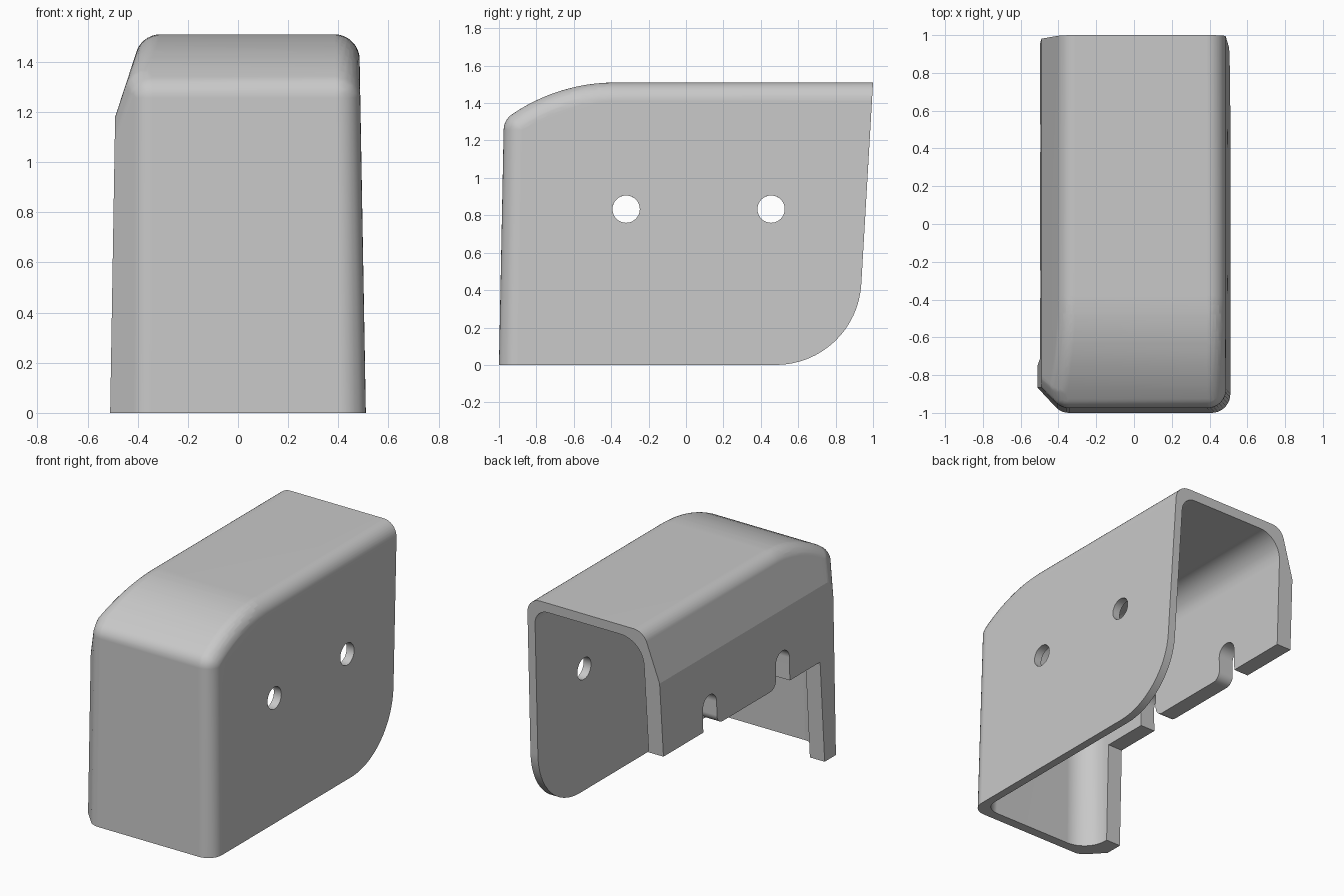
import bpy, bmesh, math

old = bpy.data.objects.get("Cube")
if old:
    bpy.data.objects.remove(old)

grey = bpy.data.materials.new("plain_grey")
grey.use_nodes = True
grey.diffuse_color = (0.58, 0.58, 0.58, 1)
grey.node_tree.nodes["Principled BSDF"].inputs["Base Color"].default_value = (0.58, 0.58, 0.58, 1)

HOLE_Y, HOLE_Z, HOLE_R = (-0.32, 0.455), 0.833, 0.073
RIM = 0.68
LEFT, RIGHT = -1, 1


def make_object(name, bm):
    bmesh.ops.recalc_face_normals(bm, faces=bm.faces)
    mesh = bpy.data.meshes.new(name)
    bm.to_mesh(mesh)
    bm.free()
    mesh.materials.append(grey)
    obj = bpy.data.objects.new(name, mesh)
    bpy.context.collection.objects.link(obj)
    return obj


def arc(cy, cz, r, a0, a1, n=16):
    """Points of a circular arc, angles in degrees."""
    angles = [math.radians(a0 + (a1 - a0) * i / n) for i in range(n + 1)]
    return [(cy + r * math.cos(a), cz + r * math.sin(a)) for a in angles]


def prism(name, profile, x0, x1, lean=0.0):
    """Extrude a side profile along x; the x0 side leans with height."""
    bm = bmesh.new()
    ends = [[bm.verts.new((x0 + lean * z, y, z)) for y, z in profile],
            [bm.verts.new((x1, y, z)) for y, z in profile]]
    bm.faces.new(ends[0])
    bm.faces.new(ends[1])
    for i in range(len(profile)):
        j = (i + 1) % len(profile)
        bm.faces.new((ends[0][i], ends[0][j], ends[1][j], ends[1][i]))
    return make_object(name, bm)


def spine(inset, back):
    """Side outline of the shell moved inward: front, sloping nose, roof, back."""
    radius = 0.975 - inset
    front = -0.975 + inset
    start = math.degrees(math.acos((front + 0.38) / radius))
    return ([(front - 0.035, -0.5)] + arc(-0.38, 0.535, radius, start, 90, 12)
            + [(back, 1.51 - inset), (back, -0.5)])


def rounded_hull(name, balls, steps=9):
    """Convex hull around the outward, front, upper octants of balls."""
    bm = bmesh.new()
    for (cx, cy, cz), r, side in balls:
        for i in range(steps):
            ring, rise = arc(0, 0, r, 0, 90, steps)[i]
            for across, ahead in arc(0, 0, ring, 0, 90, steps):
                bm.verts.new((cx + side * across, cy - ahead, cz + rise))
        bm.verts.new((cx, cy, cz + r))
    bmesh.ops.convex_hull(bm, input=bm.verts)
    bmesh.ops.delete(bm, geom=[v for v in bm.verts if not v.link_faces], context='VERTS')
    bmesh.ops.dissolve_limit(bm, angle_limit=0.002, verts=bm.verts, edges=bm.edges)
    bmesh.ops.triangulate(bm, faces=bm.faces)
    return make_object(name, bm)


def boolean(target, cutter, operation):
    mod = target.modifiers.new("cut", 'BOOLEAN')
    mod.operation, mod.solver, mod.object = operation, 'EXACT', cutter
    bpy.context.view_layer.objects.active = target
    bpy.ops.object.modifier_apply(modifier=mod.name)
    bpy.data.objects.remove(cutter)


# Outer shell: the left balls stay inside the roof chamfer and the front
# corner chamfer, which run out past the left wall and are trimmed later
outer_r = 0.1
far_x = -0.5


def roof_chamfer(z):
    return -0.31 - 0.327 * (1.41 - z)


def corner_chamfer(y, z):
    return -0.343 - 0.93 * (y + 0.9 - 0.02 * z)


balls = []
for y, z in spine(outer_r, 1.4):
    left = max(far_x, roof_chamfer(z), corner_chamfer(y, z))
    balls += [((0.41 - 0.0176 * z, y, z), outer_r, RIGHT), ((left, y, z), outer_r, LEFT)]
far_z = 1.41 + (far_x + 0.31) / 0.327
for z in (far_z, -0.5):
    far_y = -0.9 + 0.02 * z - (far_x + 0.343) / 0.93
    balls += [((far_x, y, z), outer_r, LEFT) for y in (far_y, 1.4)]
shell = rounded_hull("cover_shell", balls)

# Trim to the side outline and the leaning left wall
outline = ([(-1.2, 0), (0.48, 0)] + arc(0.48, 0.458, 0.458, -90, -3)
           + [(1.0, 1.51), (1.0, 1.8), (-1.2, 1.8)])
boolean(shell, prism("side_outline", outline, -0.51, 1, 0.0168), 'INTERSECT')

# Cavity: tighter corners on the right, wide ones on the left
wall, right_r, left_r = 0.065, 0.1, 0.17
balls = [((0.455 - right_r - 0.0176 * z, y, z), right_r, RIGHT)
         for y, z in spine(wall + right_r, 1.6)]
balls += [((-0.40 + left_r + 0.0168 * z, y, z), left_r, LEFT)
          for y, z in spine(wall + left_r, 1.6)]
boolean(shell, rounded_hull("cavity", balls), 'DIFFERENCE')

# Left wall: raised rim with two slots and rounded corners between them
ya, yb = HOLE_Y
fr = 0.06
rim = ([(-0.795, -1), (-0.715, RIM), (ya - HOLE_R, RIM)]
       + arc(ya, HOLE_Z, HOLE_R, 180, 0)
       + arc(ya + HOLE_R + fr, RIM + fr, fr, 180, 270, 8)
       + arc(yb - HOLE_R - fr, RIM + fr, fr, 270, 360, 8)
       + arc(yb, HOLE_Z, HOLE_R, 180, 0)
       + [(yb + HOLE_R, RIM), (1.5, RIM), (1.5, -1)])
boolean(shell, prism("rim_cut", rim, -1, -0.2), 'DIFFERENCE')

# Right wall: two round holes
for y in HOLE_Y:
    circle = arc(y, HOLE_Z, HOLE_R, 0, 360, 40)[:-1]
    boolean(shell, prism("hole_cut", circle, 0.2, 1), 'DIFFERENCE')

# Smooth fillets, crisp cut edges
bpy.ops.object.select_all(action='DESELECT')
shell.select_set(True)
bpy.context.view_layer.objects.active = shell
bpy.ops.object.shade_smooth_by_angle(angle=math.radians(15))
weighted = shell.modifiers.new("even_shading", 'WEIGHTED_NORMAL')
weighted.keep_sharp = True
